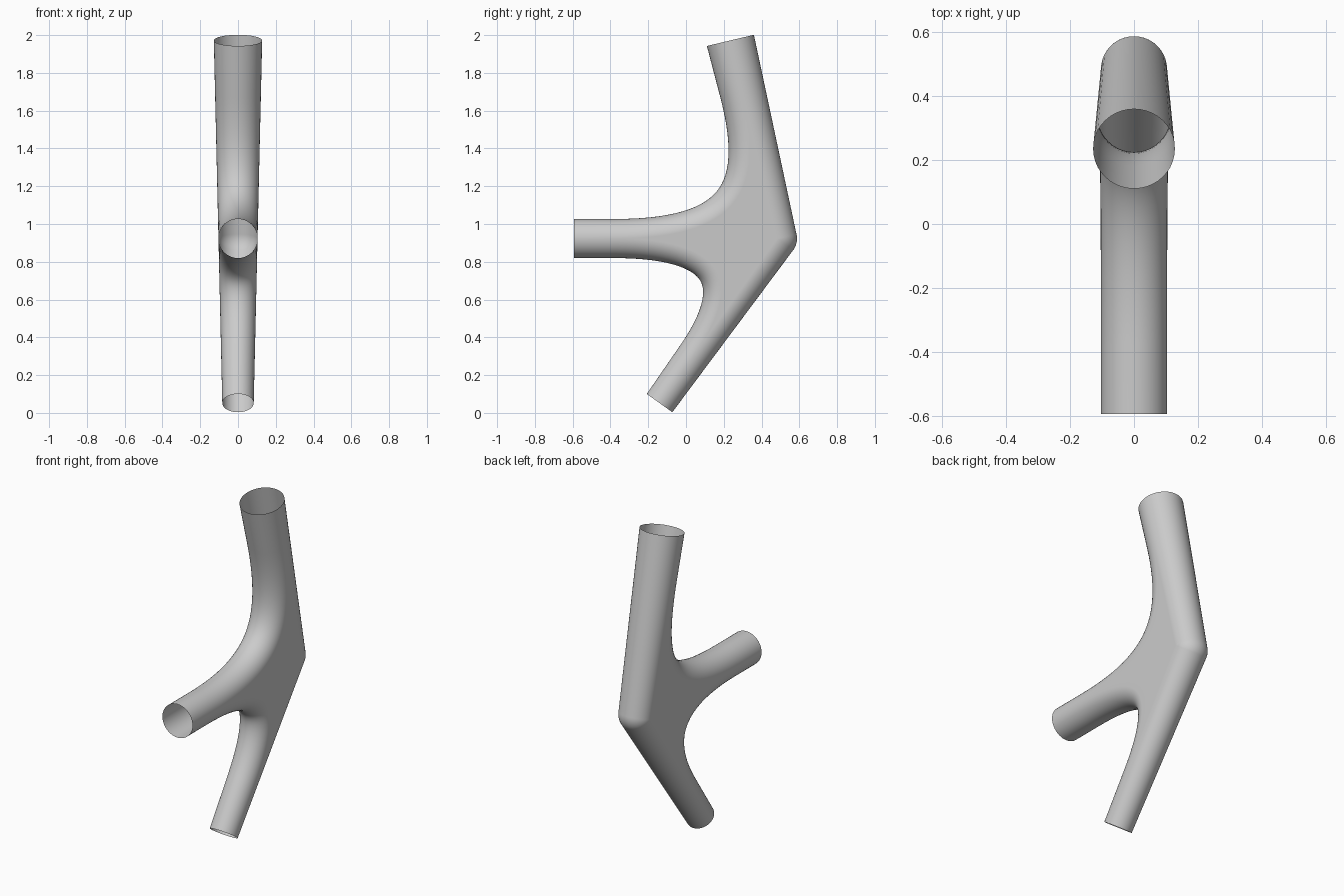
import bpy, bmesh, math
from mathutils import Vector

cube = bpy.data.objects.get("Cube")
if cube:
    bpy.data.objects.remove(cube)

# Axes of the three tubes, as (y, z) points meeting at one hub
HUB = Vector((0.484, 0.923))
TOP = Vector((0.235, 1.972))
BOTTOM = Vector((-0.14, 0.052))
FRONT = Vector((-0.594, 0.923))
# Where the fillets leave each axis
TOP_JOIN = HUB.lerp(TOP, 0.74)
BOTTOM_JOIN = HUB.lerp(BOTTOM, 0.70)
FRONT_JOIN = HUB.lerp(FRONT, 0.80)
ARC, STEPS = 20, 28


def radius(z):
    """The tubes taper evenly from top to bottom."""
    return 0.082 + 0.0233 * z


def side_of(direction, sign):
    """Unit normal to the left (+1) or right (-1) of a direction."""
    d = direction.normalized()
    return Vector((-d.y, d.x)) * sign


def fillet(start, end, pull):
    """Centres and outward normals along a curve between two axes."""
    a, b = start.lerp(HUB, pull), end.lerp(HUB, pull)
    stations = []
    for i in range(STEPS + 1):
        t = i / STEPS
        s = 1 - t
        point = start * s**3 + a * 3 * s * s * t + b * 3 * s * t * t + end * t**3
        tangent = (a - start) * s * s + (b - a) * 2 * s * t + (end - b) * t * t
        stations.append((point, side_of(tangent, -1)))
    return stations


def with_ends(first, stations, last):
    return [(first, stations[0][1])] + stations + [(last, stations[-1][1])]


def sweep(bm, stations):
    """Half-round strip following the stations."""
    rows = []
    for centre, normal in stations:
        r = radius(centre.y)
        row = []
        for i in range(ARC + 1):
            angle = math.pi * (i / ARC - 0.5)
            p = centre + normal * r * math.cos(angle)
            row.append(bm.verts.new((r * math.sin(angle), p.x, p.y)))
        rows.append(row)
    for lower, upper in zip(rows, rows[1:]):
        for i in range(ARC):
            quad = (lower[i], lower[i + 1], upper[i + 1], upper[i])
            if (quad[0].co - quad[3].co).length + (quad[1].co - quad[2].co).length > 1e-6:
                bm.faces.new(quad)


bm = bmesh.new()

# Fillet strips above and below the front tube
upper = fillet(TOP_JOIN, FRONT_JOIN, 0.72)
lower = fillet(FRONT_JOIN, BOTTOM_JOIN, 0.65)
sweep(bm, with_ends(TOP, upper, FRONT))
sweep(bm, with_ends(FRONT, lower, BOTTOM))

# Back strip with a ball-shaped elbow
n_top, n_bottom = side_of(HUB - TOP, 1), side_of(BOTTOM - HUB, 1)
elbow = [(HUB, n_top.slerp(n_bottom, i / 8)) for i in range(9)]
sweep(bm, [(TOP, n_top), (TOP_JOIN, n_top)] + elbow
      + [(BOTTOM_JOIN, n_bottom), (BOTTOM, n_bottom)])

# Flat webs between the strips
outline = [p for p, n in upper] + [p for p, n in lower[1:]] + [HUB]
for sign in (-1, 1):
    bm.faces.new([bm.verts.new((sign * radius(p.y), p.x, p.y)) for p in outline])

bmesh.ops.remove_doubles(bm, verts=bm.verts, dist=0.0001)
bmesh.ops.recalc_face_normals(bm, faces=bm.faces)

mesh = bpy.data.meshes.new("branch_pipe")
bm.to_mesh(mesh)
bm.free()
pipe = bpy.data.objects.new("branch_pipe", mesh)
bpy.context.collection.objects.link(pipe)

# Plain grey
grey = bpy.data.materials.new("grey")
grey.use_nodes = True
colour = (0.6, 0.6, 0.6, 1)
grey.diffuse_color = colour
grey.node_tree.nodes["Principled BSDF"].inputs["Base Color"].default_value = colour
mesh.materials.append(grey)

bpy.context.view_layer.objects.active = pipe
pipe.select_set(True)
bpy.ops.object.shade_smooth_by_angle(angle=math.radians(40))
weighted = pipe.modifiers.new("even_shading", "WEIGHTED_NORMAL")
weighted.keep_sharp = True
